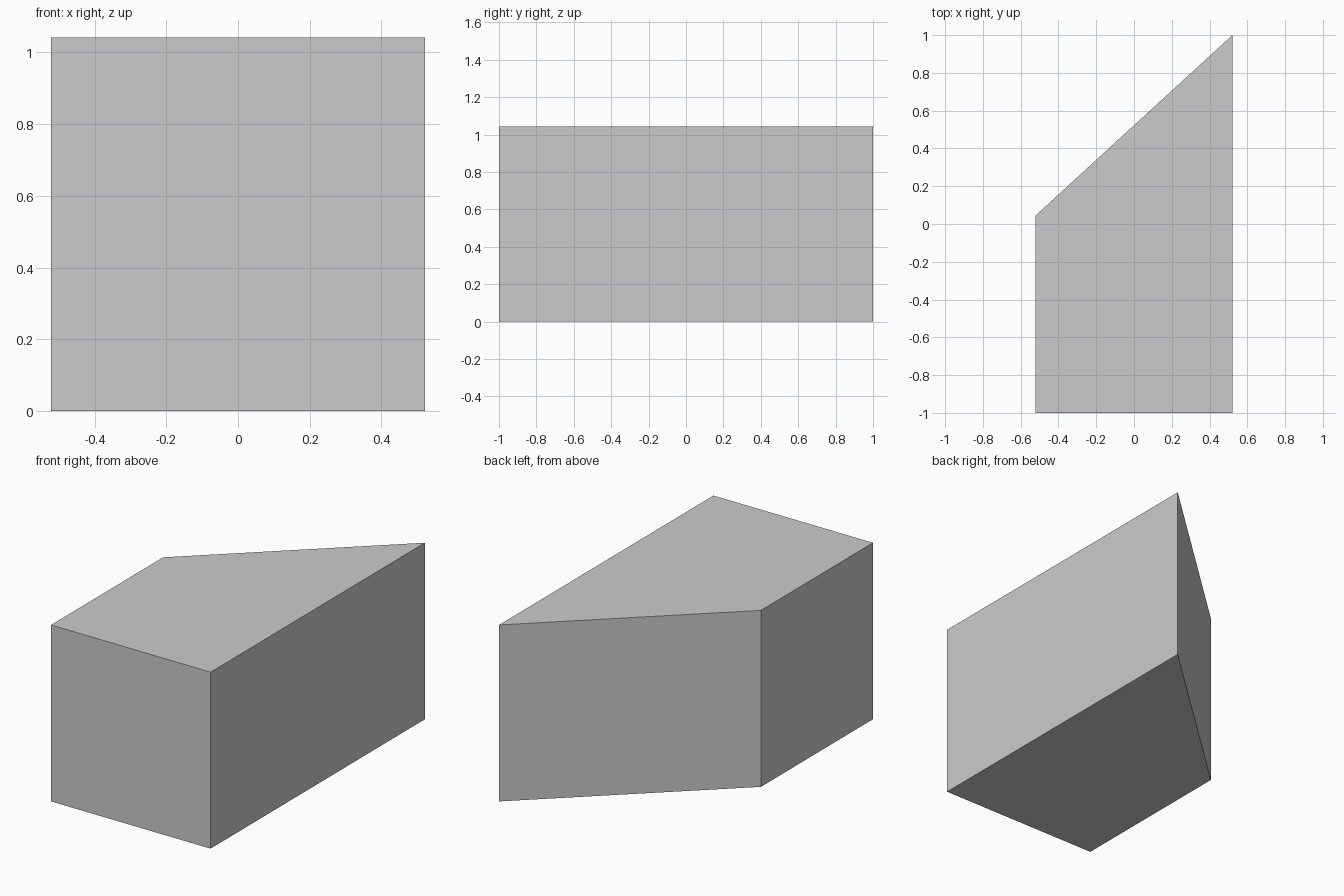
import bpy, bmesh

if "Cube" in bpy.data.objects:
    bpy.data.objects.remove(bpy.data.objects["Cube"])

HALF_W, HEIGHT = 0.521, 1.042

# Plan outline with one slanted back side
outline = [(-HALF_W, -1), (HALF_W, -1), (HALF_W, 1), (-HALF_W, 0.045)]

# Extrude the outline into a solid block
bm = bmesh.new()
base = bm.faces.new([bm.verts.new((x, y, 0)) for x, y in outline])
top = bmesh.ops.extrude_face_region(bm, geom=[base], use_keep_orig=True)
top_verts = [g for g in top["geom"] if isinstance(g, bmesh.types.BMVert)]
bmesh.ops.translate(bm, verts=top_verts, vec=(0, 0, HEIGHT))
bmesh.ops.recalc_face_normals(bm, faces=bm.faces)

mesh = bpy.data.meshes.new("angled_block")
bm.to_mesh(mesh)
bm.free()
bpy.context.collection.objects.link(bpy.data.objects.new("angled_block", mesh))
